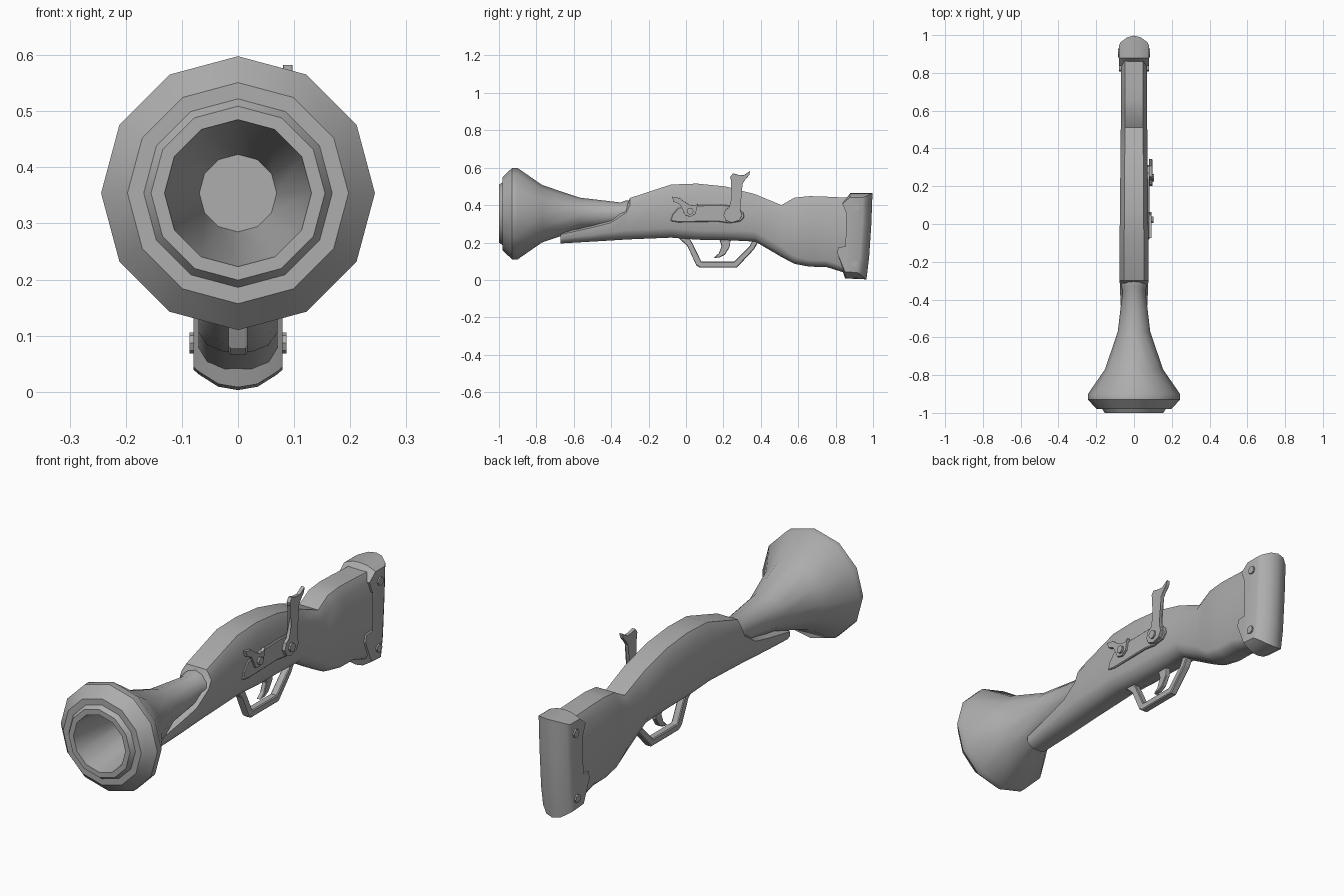
import bpy, bmesh, math

# Dark grey for every part
grey = bpy.data.materials.new("dark_grey")
grey.diffuse_color = (0.42, 0.42, 0.42, 1)


def finish(name, bm, angle=None):
    bmesh.ops.recalc_face_normals(bm, faces=bm.faces)
    me = bpy.data.meshes.new(name)
    bm.to_mesh(me)
    bm.free()
    me.materials.append(grey)
    ob = bpy.data.objects.new(name, me)
    bpy.context.collection.objects.link(ob)
    if angle:
        bpy.ops.object.select_all(action='DESELECT')
        ob.select_set(True)
        bpy.context.view_layer.objects.active = ob
        bpy.ops.object.shade_smooth_by_angle(angle=math.radians(angle))
    return ob


def loft(name, rings, angle=None):
    """Skin a list of equal-length point rings and cap both ends."""
    bm = bmesh.new()
    vs = [[bm.verts.new(p) for p in r] for r in rings]
    n = len(vs[0])
    for a, b in zip(vs, vs[1:]):
        for i in range(n):
            j = (i + 1) % n
            bm.faces.new((a[i], a[j], b[j], b[i]))
    caps = [bm.faces.new(vs[0]), bm.faces.new(vs[-1])]
    bmesh.ops.triangulate(bm, faces=[f for f in caps if len(f.verts) > 4])
    return finish(name, bm, angle)


def plate(name, outline, x0, x1, bevel=0.0):
    """Extrude a (y, z) outline along x."""
    ob = loft(name, [[(x, y, z) for y, z in outline] for x in (x0, x1)])
    if bevel:
        m = ob.modifiers.new("bevel", 'BEVEL')
        m.width, m.segments, m.angle_limit = bevel, 1, math.radians(50)
        m.limit_method = 'ANGLE'
    return ob


def disc(name, y, z, r, x0, x1, sides=10):
    ring = [(y + r * math.cos(2 * math.pi * i / sides),
             z + r * math.sin(2 * math.pi * i / sides)) for i in range(sides)]
    return plate(name, ring, x0, x1)


# Twelve-sided flared barrel with stepped muzzle and open bore
profile = [(-0.20, 0.062), (-0.30, 0.070), (-0.325, 0.070), (-0.35, 0.060),
           (-0.57, 0.086), (-0.77, 0.154), (-0.90, 0.244), (-0.93, 0.244),
           (-0.98, 0.197), (-0.98, 0.168), (-1.0, 0.155), (-1.0, 0.131),
           (-0.60, 0.069)]
loft("flared_barrel",
     [[(r * math.sin(math.pi * i / 6), y, 0.354 + r * math.cos(math.pi * i / 6))
       for i in range(12)] for y, r in profile], 36)

# Stock: y, bottom, top, half width, top chamfer, bottom chamfer
stations = [
    (-0.67, 0.195, 0.252, 0.055, 0.010, 0.025),
    (-0.50, 0.205, 0.290, 0.066, 0.010, 0.035),
    (-0.40, 0.211, 0.318, 0.072, 0.012, 0.045),
    (-0.32, 0.216, 0.385, 0.075, 0.025, 0.050),
    (-0.30, 0.217, 0.438, 0.076, 0.040, 0.050),
    (-0.08, 0.226, 0.510, 0.077, 0.045, 0.050),
    (0.06, 0.215, 0.515, 0.074, 0.040, 0.050),
    (0.21, 0.213, 0.500, 0.073, 0.045, 0.050),
    (0.37, 0.205, 0.458, 0.072, 0.050, 0.055),
    (0.51, 0.123, 0.400, 0.070, 0.040, 0.055),
    (0.58, 0.086, 0.440, 0.070, 0.045, 0.040),
    (0.66, 0.071, 0.448, 0.070, 0.045, 0.035),
    (0.75, 0.069, 0.445, 0.070, 0.040, 0.035),
    (0.85, 0.038, 0.440, 0.070, 0.040, 0.035),
    (0.93, 0.020, 0.438, 0.070, 0.040, 0.035)]
rings = []
for y, zb, zt, w, ct, cb in stations:
    half = [(0.35 * w, zb), (0.78 * w, zb + 0.35 * cb), (w, zb + cb),
            (w, zt - ct), (0.68 * w, zt)]
    rings.append([(x, y, z) for x, z in half] +
                 [(-x, y, z) for x, z in reversed(half)])
loft("wooden_stock", rings, 42)

# Butt plate: notched side outline, rounded over the rear, top and bottom
front = [(0.850, 0.008), (0.808, 0.145), (0.815, 0.176), (0.880, 0.180),
         (0.892, 0.338), (0.857, 0.355), (0.836, 0.408), (0.878, 0.464)]
rear = [(0.997, 0.464), (0.991, 0.30), (0.979, 0.12), (0.965, 0.003)]
slices = []
for x, back, up, down in [(0.079, 0.050, 0.022, 0.036), (0.070, 0.034, 0.016, 0.028),
                          (0.035, 0.008, 0.003, 0.006), (0, 0, 0, 0)]:
    pts = []
    for k, (y, z) in enumerate(front + rear):
        z += down if k in (0, 11) else -up if k in (7, 8) else 0
        pts.append((y - (back if k > 7 else 0), z))
    slices.append((x, pts))
full = slices + [(-x, p) for x, p in reversed(slices[:-1])]
loft("butt_plate", [[(x, y, z) for y, z in p] for x, p in full], 30)

# Butt plate bolts on both sides
for side in (-1, 1):
    for k, (y, z) in enumerate([(0.91, 0.388), (0.90, 0.087)]):
        disc(f"butt_bolt_{k}_{'right' if side > 0 else 'left'}", y, z, 0.019,
             side * 0.07, side * 0.086, 8)

# Trigger guard strap and trigger
outer = [(-0.045, 0.23), (0.008, 0.18), (0.055, 0.078), (0.072, 0.066),
         (0.272, 0.066), (0.365, 0.165), (0.40, 0.23)]
inner = [(0.365, 0.23), (0.340, 0.18), (0.258, 0.098), (0.082, 0.098),
         (0.040, 0.185), (0.015, 0.23)]
plate("trigger_guard", outer + inner, -0.017, 0.017, 0.004)
plate("trigger", [(0.175, 0.23), (0.24, 0.23), (0.233, 0.175), (0.208, 0.135),
                  (0.180, 0.120), (0.147, 0.117), (0.175, 0.142), (0.190, 0.180)],
      -0.011, 0.011, 0.003)

# Lock plate on the right side
plate("lock_plate", [(-0.083, 0.315), (-0.04, 0.308), (0.17, 0.312), (0.23, 0.303),
                     (0.29, 0.312), (0.312, 0.335), (0.305, 0.365), (0.27, 0.395),
                     (0.19, 0.402), (0.06, 0.400), (-0.04, 0.388), (-0.072, 0.350)],
      0.065, 0.083, 0.004)

# Striker arm with pivot
plate("striker_arm", [(-0.075, 0.445), (-0.066, 0.418), (-0.035, 0.405), (-0.018, 0.375),
                      (-0.005, 0.345), (0.025, 0.338), (0.052, 0.355), (0.058, 0.385),
                      (0.064, 0.410), (0.048, 0.398), (0.022, 0.400), (-0.012, 0.420),
                      (-0.035, 0.438)], 0.078, 0.093, 0.003)
disc("striker_pivot", 0.022, 0.368, 0.018, 0.085, 0.103)

# Cocked hammer with pivot
plate("hammer", [(0.200, 0.345), (0.213, 0.318), (0.245, 0.306), (0.285, 0.318),
                 (0.300, 0.345), (0.290, 0.378), (0.284, 0.410), (0.292, 0.470),
                 (0.303, 0.515), (0.318, 0.538), (0.338, 0.560), (0.343, 0.583),
                 (0.308, 0.560), (0.280, 0.562), (0.250, 0.570), (0.236, 0.550),
                 (0.240, 0.533), (0.268, 0.538), (0.277, 0.515), (0.266, 0.480),
                 (0.246, 0.420), (0.230, 0.388), (0.210, 0.375)], 0.080, 0.097, 0.003)
disc("hammer_pivot", 0.246, 0.345, 0.020, 0.085, 0.105)
